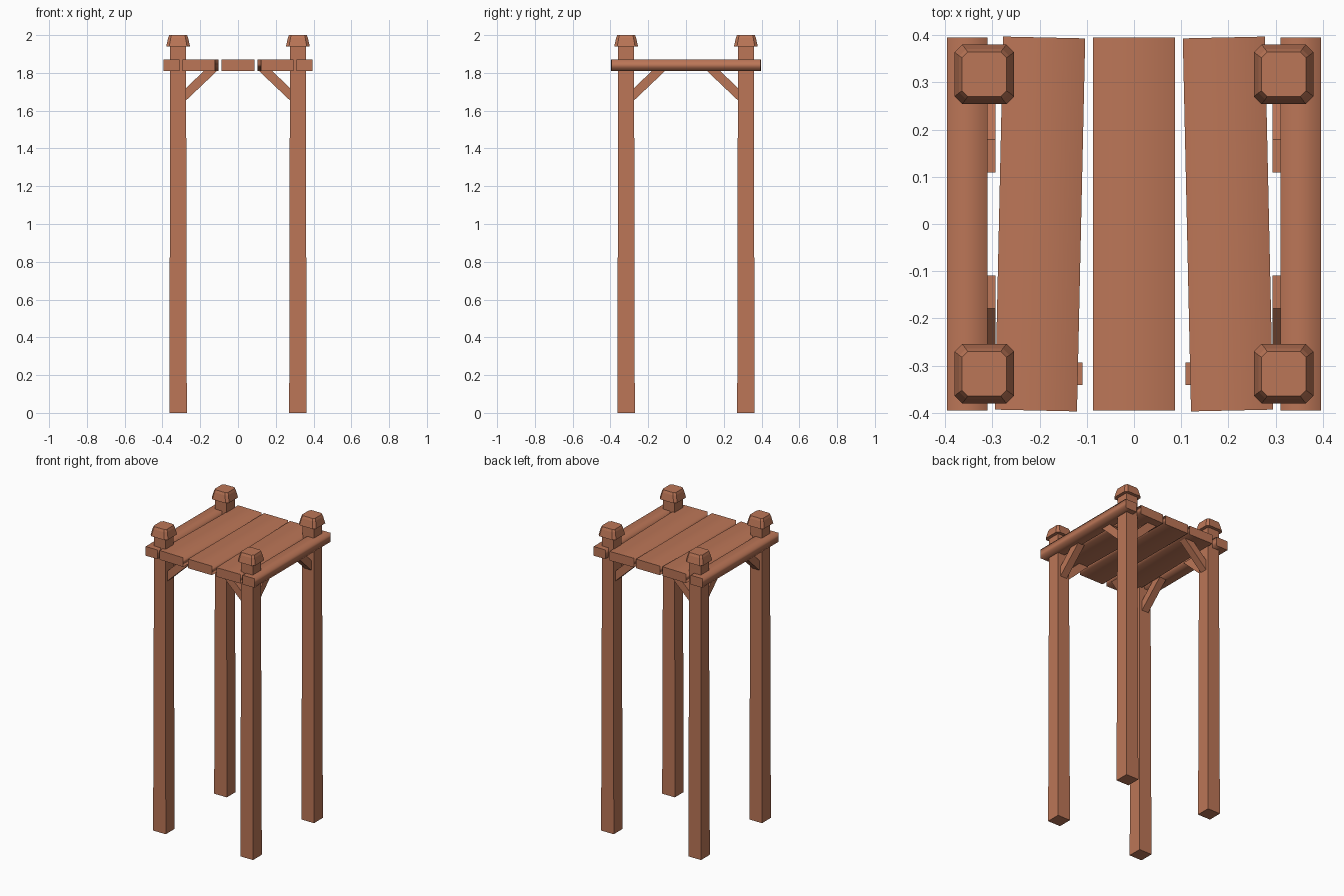
import bpy, bmesh
from mathutils import Matrix

if "Cube" in bpy.data.objects:
    bpy.data.objects.remove(bpy.data.objects["Cube"])

wood = bpy.data.materials.new("red_brown_wood")
wood.diffuse_color = (0.50, 0.18, 0.095, 1)
wood.use_nodes = True
wood.node_tree.nodes["Principled BSDF"].inputs["Base Color"].default_value = wood.diffuse_color


def make(name, bm):
    bmesh.ops.recalc_face_normals(bm, faces=bm.faces)
    me = bpy.data.meshes.new(name)
    bm.to_mesh(me)
    bm.free()
    me.materials.append(wood)
    ob = bpy.data.objects.new(name, me)
    bpy.context.collection.objects.link(ob)
    return ob


def loft(name, rings, smooth=False):
    """Skin a stack of equal-sized point rings and cap both ends."""
    bm = bmesh.new()
    vs = [[bm.verts.new(p) for p in r] for r in rings]
    n = len(vs[0])
    for a, b in zip(vs, vs[1:]):
        for i in range(n):
            f = bm.faces.new((a[i], a[(i + 1) % n], b[(i + 1) % n], b[i]))
            f.smooth = smooth
    bm.faces.new(vs[0])
    bm.faces.new(vs[-1])
    if smooth:  # keep the end faces crisp
        for ring in (vs[0], vs[-1]):
            for i in range(n):
                bm.edges.get((ring[i], ring[(i + 1) % n])).smooth = False
    return make(name, bm)


def square(x, y, h, z):
    return [(x - h, y - h, z), (x + h, y - h, z), (x + h, y + h, z), (x - h, y + h, z)]


def octagon(x, y, h, c, z):
    k = h - c
    pts = [(-k, -h), (k, -h), (h, -k), (h, k), (k, h), (-k, h), (-h, k), (-h, -k)]
    return [(x + a, y + b, z) for a, b in pts]


def board(name, x, width, angle=0.0):
    """Board running front to back, softly shaded along its long edges."""
    w, l, z0, z1 = width / 2, 0.395, 1.81, 1.87
    rings = [[(-w, y, z0), (w, y, z0), (w, y, z1), (-w, y, z1)] for y in (-l, l)]
    ob = loft(name, rings, smooth=True)
    ob.data.transform(Matrix.Translation((x, 0, 0)) @ Matrix.Rotation(angle, 4, 'Z'))
    m = ob.modifiers.new("weighted", 'WEIGHTED_NORMAL')
    m.keep_sharp = True


# Deck planks and side beams
board("middle_plank", 0, 0.174)
for s, side in ((-1, "left"), (1, "right")):
    board(side + "_plank", s * 0.199, 0.174, s * 0.022)
    board(side + "_beam", s * 0.353, 0.085)

P = 0.317
for sx, side in ((-1, "left"), (1, "right")):
    for sy, end in ((-1, "front"), (1, "back")):
        tag = f"{end}_{side}"
        x, y = sx * P, sy * P
        # Tapered post
        loft(tag + "_post", [square(x, y, 0.046, 0), square(x, y, 0.042, 1.96)])
        # Chamfered cap
        loft(tag + "_cap", [octagon(x, y, 0.063, 0.016, 1.94),
                            octagon(x, y, 0.053, 0.014, 1.985),
                            octagon(x, y, 0.047, 0.012, 2.0)])
        # Diagonal braces, one along each axis
        prof = [(0.285, 1.645), (0.109, 1.812), (0.179, 1.812), (0.285, 1.71)]
        loft(tag + "_cross_brace",
             [[(sx * a, y + d, z) for a, z in prof] for d in (-0.024, 0.024)])
        loft(tag + "_side_brace",
             [[(x + d, sy * a, z) for a, z in prof] for d in (-0.024, 0.024)])
